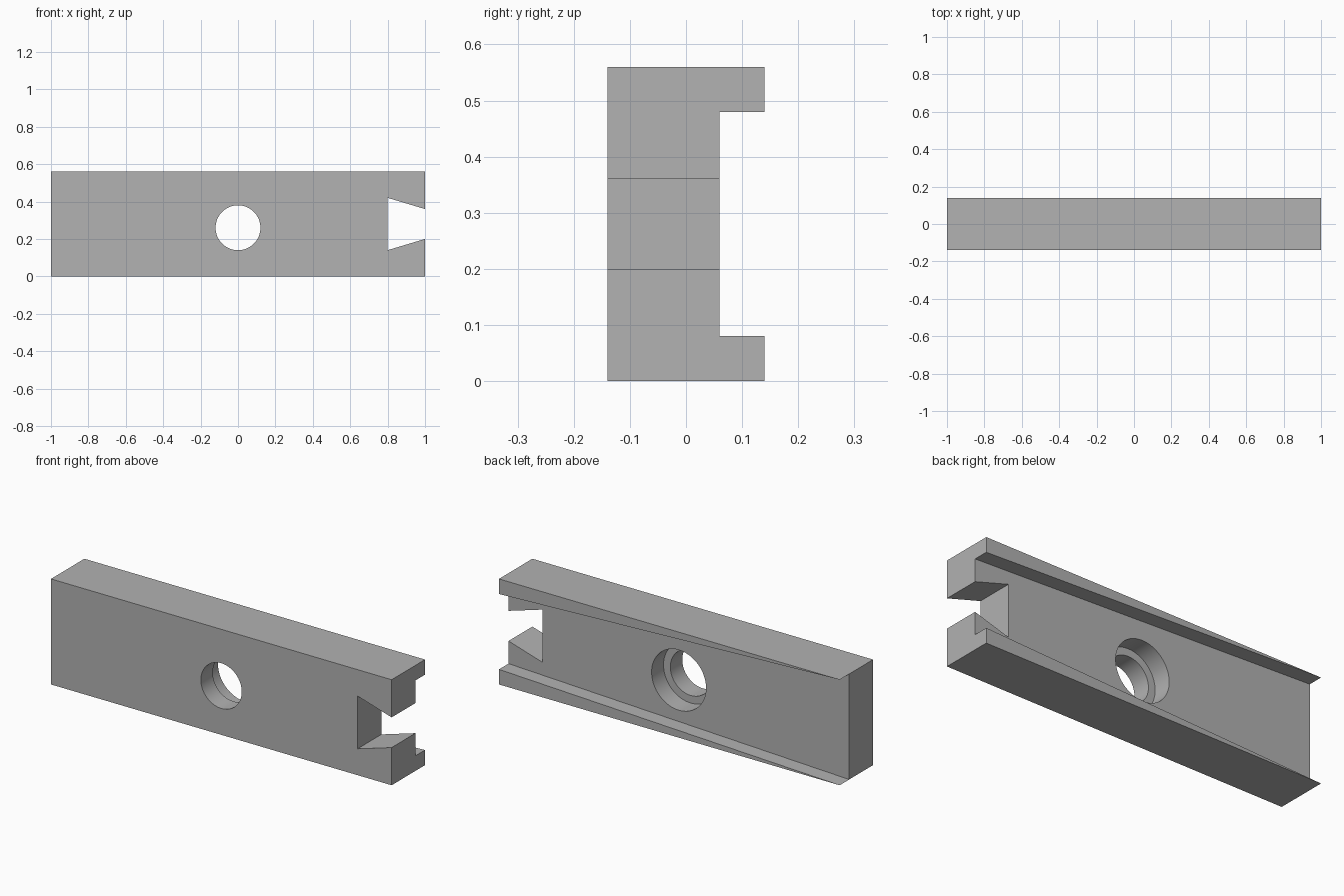
import bpy
import bmesh
from mathutils import Matrix, Vector

cube = bpy.data.objects.get("Cube")
if cube:
    bpy.data.objects.remove(cube, do_unlink=True)

HEIGHT, FRONT, WEB, BACK = 0.56, -0.14, 0.06, 0.14
HOLE_Z, STEP = 0.26, -0.04

grey = bpy.data.materials.new("plain grey")
grey.use_nodes = True
grey.diffuse_color = (0.445, 0.445, 0.445, 1)
grey.node_tree.nodes["Principled BSDF"].inputs["Base Color"].default_value = grey.diffuse_color


def finish(name, bm):
    bmesh.ops.recalc_face_normals(bm, faces=bm.faces)
    mesh = bpy.data.meshes.new(name)
    bm.to_mesh(mesh)
    bm.free()
    mesh.materials.append(grey)
    obj = bpy.data.objects.new(name, mesh)
    bpy.context.collection.objects.link(obj)
    return obj


def prism(name, outline, y0, y1):
    """Extrude an x-z outline from y0 to y1."""
    bm = bmesh.new()
    face = bm.faces.new([bm.verts.new((x, y0, z)) for x, z in outline])
    out = bmesh.ops.extrude_face_region(bm, geom=[face])
    verts = [g for g in out["geom"] if isinstance(g, bmesh.types.BMVert)]
    bmesh.ops.translate(bm, verts=verts, vec=Vector((0, y1 - y0, 0)))
    return finish(name, bm)


def bore(name, radius, y0, y1):
    """Round cutter along y."""
    bm = bmesh.new()
    place = Matrix.Translation((0, (y0 + y1) / 2, HOLE_Z)) @ Matrix.Rotation(1.5707963, 4, "X")
    bmesh.ops.create_cone(bm, cap_ends=True, segments=64, radius1=radius,
                          radius2=radius, depth=y1 - y0, matrix=place)
    return finish(name, bm)


# Bar with a dovetail notch in one end
bar = prism("slotted_bar", [(-1, 0), (1, 0), (1, 0.20), (0.8, 0.14), (0.8, 0.42),
                            (1, 0.36), (1, HEIGHT), (-1, HEIGHT)], FRONT, BACK)


# Tapering channel along the back, leaving a wedge rail above and below
def rail(x):
    return 0.04 * (x + 1)


channel = prism("channel_cutter",
                [(-1.1, rail(-1.1)), (1.1, rail(1.1)),
                 (1.1, HEIGHT - rail(1.1)), (-1.1, HEIGHT - rail(-1.1))], WEB, BACK + 0.1)

# Through hole with a wider counterbore from the back
cutters = [channel,
           bore("counterbore_cutter", 0.16, STEP, BACK + 0.1),
           bore("hole_cutter", 0.12, FRONT - 0.1, BACK + 0.1)]

bpy.ops.object.select_all(action="DESELECT")
bar.select_set(True)
bpy.context.view_layer.objects.active = bar
for cutter in cutters:
    cutter.hide_render = True
    mod = bar.modifiers.new(cutter.name, "BOOLEAN")
    mod.operation = "DIFFERENCE"
    mod.solver = "EXACT"
    mod.object = cutter
    bpy.ops.object.modifier_apply(modifier=mod.name)
    bpy.data.objects.remove(cutter, do_unlink=True)

bpy.ops.object.shade_smooth_by_angle(angle=0.5)
